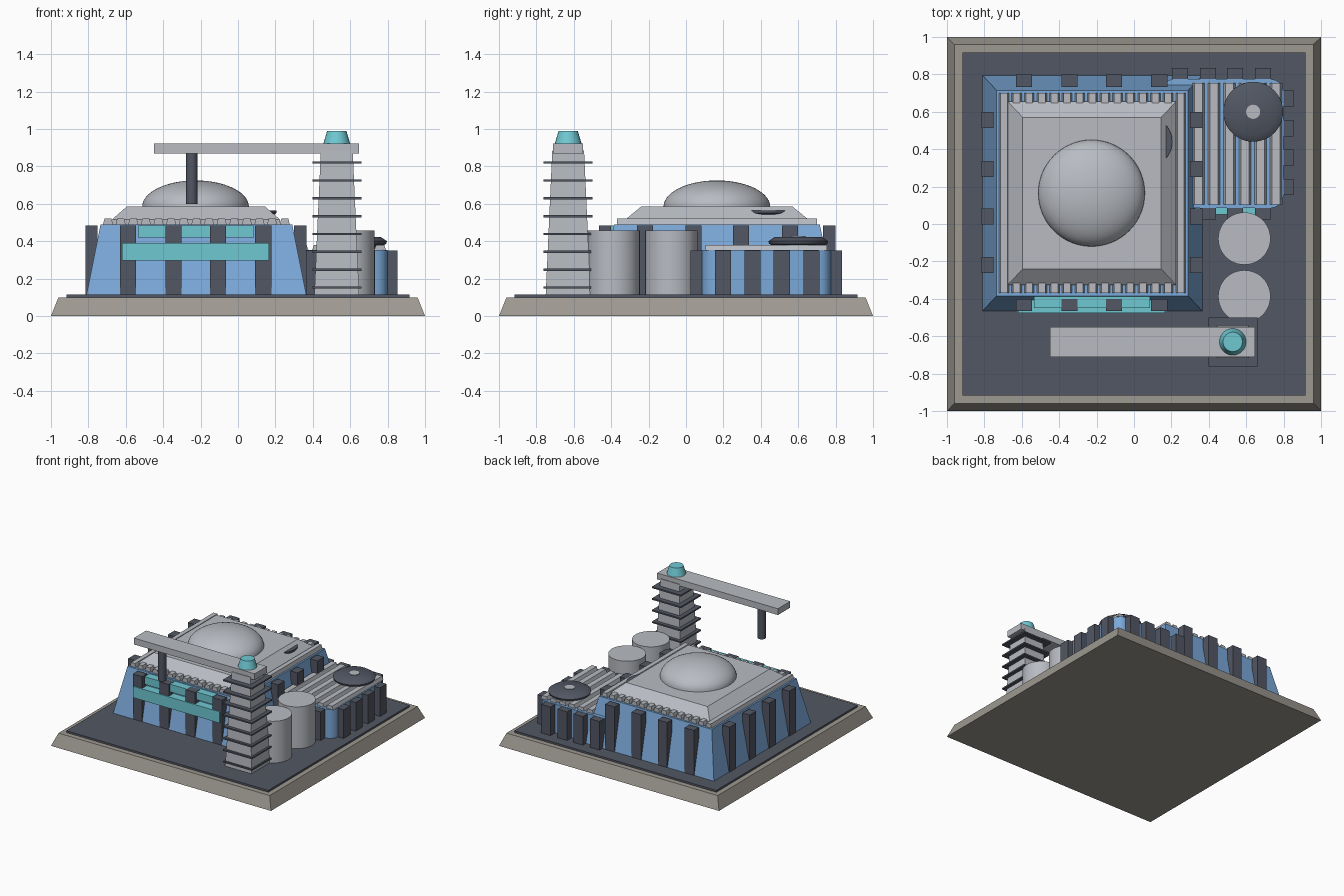
import bpy, bmesh, math

if "Cube" in bpy.data.objects:
    bpy.data.objects.remove(bpy.data.objects["Cube"])

def mat(name, rgb):
    m = bpy.data.materials.new(name)
    m.diffuse_color = (*rgb, 1)
    m.use_nodes = True
    m.node_tree.nodes["Principled BSDF"].inputs["Base Color"].default_value = m.diffuse_color
    return m

STONE = mat("warm stone", (0.34, 0.32, 0.285))
DARK = mat("dark slate", (0.085, 0.095, 0.125))
BLUE = mat("wall blue", (0.20, 0.40, 0.70))
GREY = mat("light grey", (0.48, 0.50, 0.54))
CYAN = mat("cyan", (0.16, 0.58, 0.65))

def add(name, bm, material, smooth=False):
    bmesh.ops.recalc_face_normals(bm, faces=bm.faces)
    me = bpy.data.meshes.new(name)
    bm.to_mesh(me)
    bm.free()
    me.materials.append(material)
    ob = bpy.data.objects.new(name, me)
    bpy.context.collection.objects.link(ob)
    if smooth:
        bpy.ops.object.select_all(action='DESELECT')
        ob.select_set(True)
        bpy.context.view_layer.objects.active = ob
        bpy.ops.object.shade_smooth_by_angle(angle=math.radians(35))
    return ob

def frustum(bm, x0, x1, y0, y1, z0, z1, ix=0.0, iy=0.0):
    """Box whose top is inset by ix, iy on each side."""
    def ring(a, b, z):
        return [bm.verts.new(p) for p in ((x0 + a, y0 + b, z), (x1 - a, y0 + b, z),
                                          (x1 - a, y1 - b, z), (x0 + a, y1 - b, z))]
    lo, hi = ring(0, 0, z0), ring(ix, iy, z1)
    bm.faces.new(lo[::-1])
    bm.faces.new(hi)
    for i in range(4):
        j = (i + 1) % 4
        bm.faces.new((lo[i], lo[j], hi[j], hi[i]))

def block(name, material, *args):
    bm = bmesh.new()
    frustum(bm, *args)
    return add(name, bm, material)

def lathe(name, material, x, y, profile, n=48):
    """Revolve (radius, z) points and cap both ends."""
    bm = bmesh.new()
    rings = [[bm.verts.new((x + r * math.cos(2 * math.pi * i / n),
                            y + r * math.sin(2 * math.pi * i / n), z))
              for i in range(n)] for r, z in profile]
    for a, b in zip(rings, rings[1:]):
        for i in range(n):
            j = (i + 1) % n
            bm.faces.new((a[i], a[j], b[j], b[i]))
    bm.faces.new(rings[0][::-1])
    bm.faces.new(rings[-1])
    return add(name, bm, material, True)

def ridges(name, x0, pitch, count, y0, y1, z0, z1, w):
    bm = bmesh.new()
    for i in range(count):
        x = x0 + i * pitch
        frustum(bm, x - w, x + w, y0, y1, z0, z1, w * 0.35, 0)
    return add(name, bm, GREY)

def buttresses(name, x0, x1, y0, y1, xs, ys, z1):
    """Vertical ribs on all four sides of the outer rectangle."""
    bm = bmesh.new()
    d, w = 0.065, 0.043
    for x in xs:
        frustum(bm, x - w, x + w, y0, y0 + d, 0.115, z1)
        frustum(bm, x - w, x + w, y1 - d, y1, 0.115, z1)
    for y in ys:
        frustum(bm, x0, x0 + d, y - w, y + w, 0.115, z1)
        frustum(bm, x1 - d, x1, y - w, y + w, 0.115, z1)
    return add(name, bm, DARK)

# Base
block("base", STONE, -1, 1, -1, 1, 0, 0.10, 0.04, 0.04)
block("base_deck", DARK, -0.918, 0.918, -0.918, 0.918, 0.095, 0.115)

# Main hall with ribs, roof and dome
block("main_hall", BLUE, -0.81, 0.365, -0.465, 0.795, 0.115, 0.49, 0.075, 0.08)
buttresses("main_ribs", -0.815, 0.365, -0.465, 0.798,
           (-0.588, -0.345, -0.107, 0.135), (0.555, 0.295, 0.04, -0.22), 0.485)
ridges("main_roof_ridges", -0.695, 0.0675, 15, -0.37, 0.70, 0.485, 0.522, 0.028)
block("main_roof", GREY, -0.675, 0.225, -0.325, 0.655, 0.515, 0.585, 0.08, 0.085)
block("roof_skirt", GREY, -0.675, 0.225, -0.325, 0.655, 0.49, 0.515)
lathe("dome", GREY, -0.227, 0.165,
      [(0.285 * math.cos(t), 0.585 + 0.14 * math.sin(t))
       for t in [math.radians(89.5) * i / 14 for i in range(15)]], 64)
lathe("roof_vent", DARK, 0.072, 0.44, [(0.09, 0.515), (0.133, 0.55), (0.133, 0.563)])

# Front window bands
block("window_band_lower", CYAN, -0.62, 0.165, -0.475, -0.40, 0.297, 0.39)
block("window_band_upper", CYAN, -0.535, 0.085, -0.45, -0.37, 0.42, 0.483)

# Annex with rounded upright corners
bm = bmesh.new()
frustum(bm, 0.145, 0.80, 0.085, 0.775, 0.115, 0.352)
up = [e for e in bm.edges if abs(e.verts[0].co.z - e.verts[1].co.z) > 0.1]
bmesh.ops.bevel(bm, geom=up, offset=0.07, segments=4, profile=0.5, affect='EDGES')
add("annex", bm, BLUE, True)
buttresses("annex_ribs", 0.08, 0.852, 0.025, 0.835,
           (0.245, 0.395, 0.54, 0.69), (0.67, 0.512, 0.355, 0.198), 0.35)
ridges("annex_roof_ridges", 0.345, 0.083, 6, 0.105, 0.755, 0.35, 0.38, 0.033)
block("annex_window_band", CYAN, 0.28, 0.65, 0.05, 0.10, 0.25, 0.31)

# Roof fan
lathe("fan_housing", DARK, 0.637, 0.60,
      [(0.08, 0.352), (0.155, 0.385), (0.16, 0.40), (0.125, 0.423)])
lathe("fan_hub", GREY, 0.637, 0.60, [(0.038, 0.40), (0.038, 0.427)], 24)

# Storage tanks
for i, y in enumerate((-0.078, -0.387)):
    lathe(f"tank_{i + 1}", GREY, 0.59, y, [(0.14, 0.115), (0.14, 0.458)])

# Tower with fins, crane arm, hanging post and beacon
TX, TY = 0.528, -0.63
block("tower", GREY, TX - 0.12, TX + 0.12, TY - 0.12, TY + 0.12, 0.115, 0.885, 0.035, 0.035)
bm = bmesh.new()
for i in range(8):
    z = 0.152 + i * 0.0955
    frustum(bm, TX - 0.131, TX + 0.131, TY - 0.131, TY + 0.131, z - 0.006, z + 0.006)
add("tower_fins", bm, DARK)
block("crane_arm", GREY, -0.45, 0.648, -0.71, -0.55, 0.87, 0.922)
lathe("hanging_post", DARK, -0.248, TY, [(0.031, 0.60), (0.031, 0.872)], 24)
lathe("beacon", CYAN, TX, TY, [(0.072, 0.92), (0.052, 0.988)], 24)
